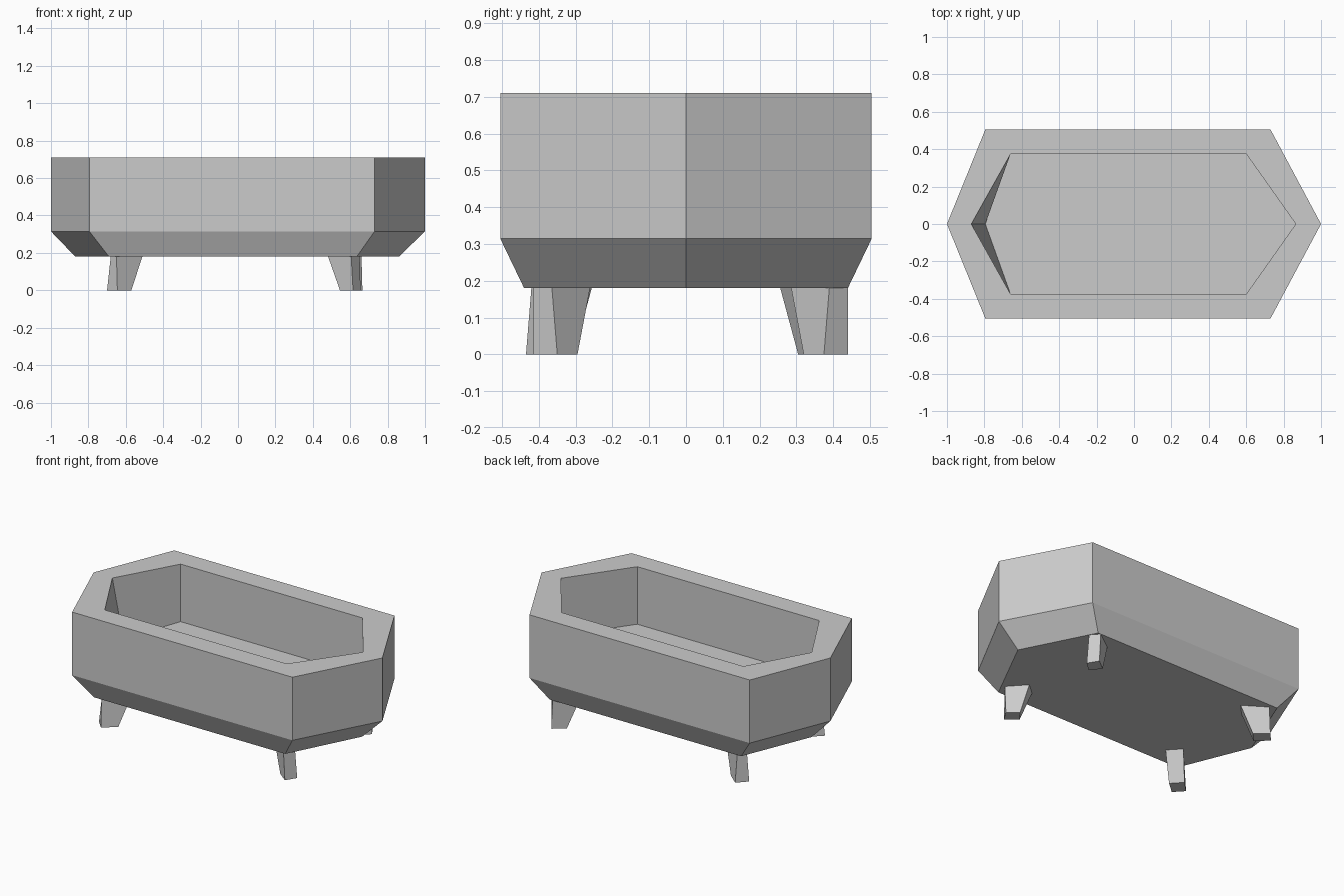
import bpy
import bmesh

cube = bpy.data.objects.get("Cube")
if cube:
    bpy.data.objects.remove(cube, do_unlink=True)

grey = bpy.data.materials.new("plain grey")
grey.use_nodes = True
colour = (0.6, 0.6, 0.6, 1)
grey.diffuse_color = colour
grey.node_tree.nodes["Principled BSDF"].inputs["Base Color"].default_value = colour


def loft(name, rings):
    """Skin a closed solid through rings of points, each given as (points, z)."""
    bm = bmesh.new()
    loops = [[bm.verts.new((x, y, z)) for x, y in pts] for pts, z in rings]
    for low, high in zip(loops, loops[1:]):
        for i in range(len(low)):
            j = (i + 1) % len(low)
            bm.faces.new((low[i], low[j], high[j], high[i]))
    bm.faces.new(loops[0][::-1])
    bm.faces.new(loops[-1])
    bmesh.ops.recalc_face_normals(bm, faces=bm.faces)
    mesh = bpy.data.meshes.new(name)
    bm.to_mesh(mesh)
    bm.free()
    mesh.materials.append(grey)
    obj = bpy.data.objects.new(name, mesh)
    bpy.context.collection.objects.link(obj)
    return obj


def hexagon(tip_right, corner_right, corner_left, tip_left, half_width):
    """Long hexagon pointed at both ends, counter-clockwise from the front."""
    w = half_width
    return [(corner_left, -w), (corner_right, -w), (tip_right, 0),
            (corner_right, w), (corner_left, w), (tip_left, 0)]


# Tub: base, chamfer, straight wall, flat rim, then down to the basin floor
rim = hexagon(1.0, 0.73, -0.795, -1.0, 0.505)
base = hexagon(0.86, 0.635, -0.69, -0.87, 0.44)
mouth = hexagon(0.865, 0.6, -0.66, -0.87, 0.375)
floor = hexagon(0.865, 0.6, -0.66, -0.795, 0.375)
loft("tub", [(base, 0.18), (rim, 0.315), (rim, 0.71), (mouth, 0.71), (floor, 0.35)])

# Legs: tapered blocks set diagonally; points run front, outer, back, inner
left_foot = [(0.615, -0.415), (0.655, -0.35), (0.595, -0.295), (0.545, -0.36)]
left_top = [(0.605, -0.415), (0.65, -0.365), (0.555, -0.26), (0.48, -0.325)]
right_foot = [(-0.645, -0.435), (-0.70, -0.375), (-0.63, -0.305), (-0.57, -0.37)]
right_top = [(-0.65, -0.42), (-0.68, -0.37), (-0.58, -0.255), (-0.51, -0.33)]


def leg(name, foot, top, back=False, shift=(0, 0)):
    side = -1 if back else 1
    place = lambda pts: [(x + shift[0], side * y + shift[1]) for x, y in pts]
    loft(name, [(place(foot), 0), (place(top), 0.185)])


leg("front_left_leg", left_foot, left_top)
leg("back_left_leg", left_foot, left_top, True, (0.01, 0.025))
leg("front_right_leg", right_foot, right_top)
leg("back_right_leg", right_foot, right_top, True)
